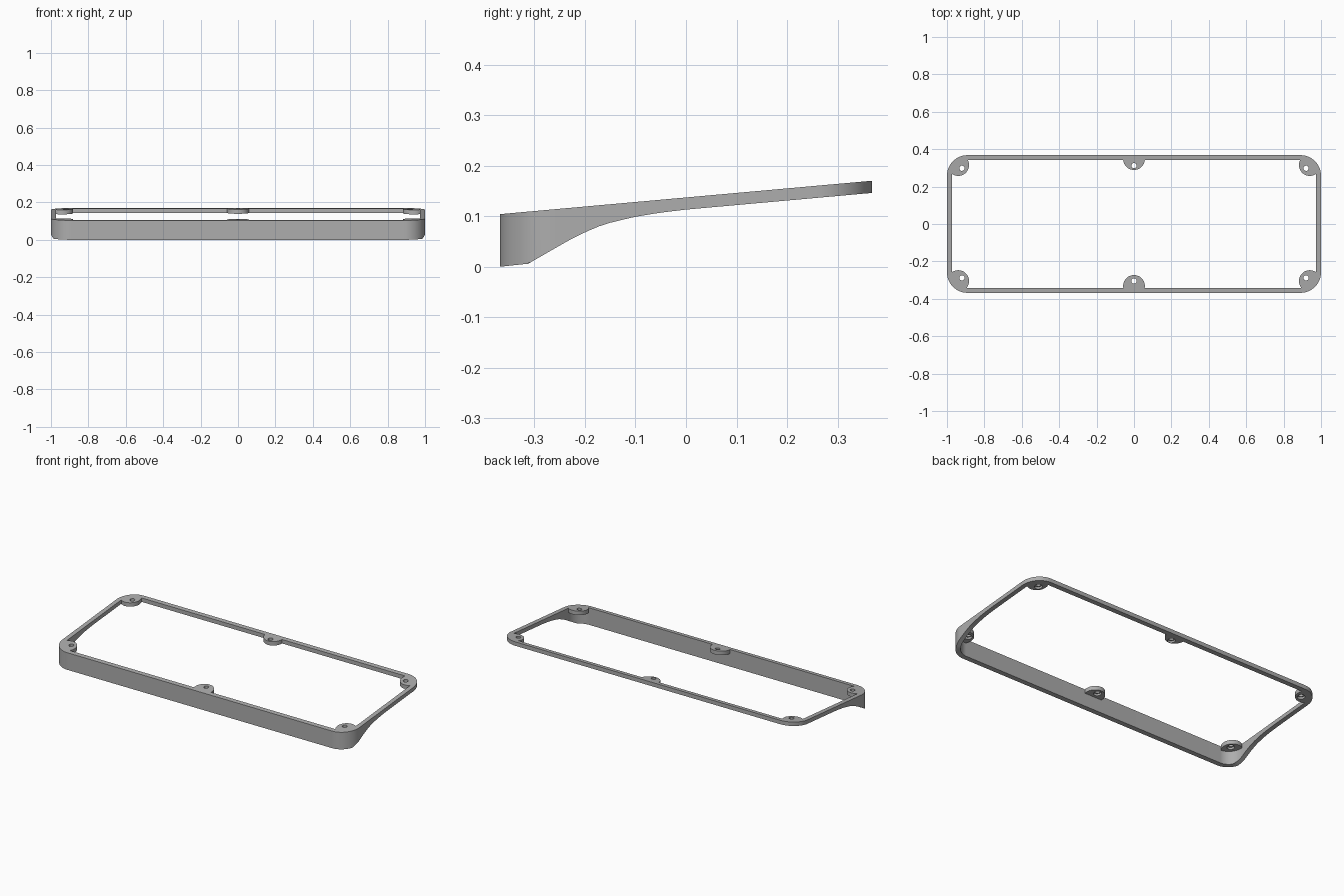
import bpy, bmesh
from math import sin, cos, pi, hypot, radians

if "Cube" in bpy.data.objects:
    bpy.data.objects.remove(bpy.data.objects["Cube"])

HALF_X, HALF_Y, RADIUS, WALL = 1.0, 0.368, 0.11, 0.027
CX, CY = HALF_X - RADIUS, HALF_Y - RADIUS      # corner arc centres
SLOPE = 0.0897
THICK = 0.024
# Side profile of the underside, front to back
UNDERSIDE = [(-0.368, 0.0), (-0.312, 0.006), (-0.26, 0.036), (-0.225, 0.056),
             (-0.2, 0.068), (-0.175, 0.079), (-0.15, 0.087), (-0.1, 0.099),
             (-0.05, 0.107), (0.0, 0.113), (0.368, 0.146)]

grey = bpy.data.materials.new("matte grey")
grey.use_nodes = True
grey.diffuse_color = (0.42, 0.42, 0.42, 1)
grey.node_tree.nodes["Principled BSDF"].inputs["Base Color"].default_value = (0.42, 0.42, 0.42, 1)


def top_z(y):
    return 0.137 + SLOPE * y


def under_z(y):
    for (y0, z0), (y1, z1) in zip(UNDERSIDE, UNDERSIDE[1:]):
        if y <= y1:
            return z0 + (z1 - z0) * (y - y0) / (y1 - y0)
    return UNDERSIDE[-1][1]


def loft(name, loops):
    """Join closed loops of points into a ring-shaped solid."""
    bm = bmesh.new()
    rings = [[bm.verts.new(p) for p in loop] for loop in loops]
    for a, b in zip(rings, rings[1:] + rings[:1]):
        for i in range(len(a)):
            j = (i + 1) % len(a)
            bm.faces.new((a[i], a[j], b[j], b[i]))
    bmesh.ops.recalc_face_normals(bm, faces=bm.faces)
    mesh = bpy.data.meshes.new(name)
    bm.to_mesh(mesh)
    bm.free()
    mesh.materials.append(grey)
    obj = bpy.data.objects.new(name, mesh)
    bpy.context.collection.objects.link(obj)
    bpy.ops.object.select_all(action='DESELECT')
    obj.select_set(True)
    bpy.context.view_layer.objects.active = obj
    bpy.ops.object.shade_smooth_by_angle(angle=radians(30))


def outline(r):
    """Rounded rectangle with extra points along the curved sides."""
    pts = []
    steps, side = 20, 24
    corners = [(CX, CY), (-CX, CY), (-CX, -CY), (CX, -CY)]
    for k, (x, y) in enumerate(corners):
        for i in range(steps + 1):
            a = (k + i / steps) * pi / 2
            pts.append((x + r * cos(a), y + r * sin(a)))
        if k % 2:      # left and right sides
            for i in range(1, side):
                pts.append((x + r * (1 if x > 0 else -1), y - 2 * y * i / side))
    return pts


def lift(pts, height):
    return [(x, y, height(y)) for x, y in pts]


# Sloping frame with a tall front wall
outer, inner = outline(RADIUS), outline(RADIUS - WALL)
loft("frame", [lift(outer, top_z), lift(inner, top_z),
               lift(inner, under_z), lift(outer, under_z)])


def keep_inside(x, y):
    """Pull a point back to just within the frame wall."""
    r = RADIUS - WALL + 0.002
    qx, qy = max(-CX, min(CX, x)), max(-CY, min(CY, y))
    d = hypot(x - qx, y - qy)
    s = min(1, r / d) if d else 1
    return qx + (x - qx) * s, qy + (y - qy) * s


def circle(x, y, r, n=48):
    return [(x + r * cos(2 * pi * i / n), y + r * sin(2 * pi * i / n)) for i in range(n)]


def boss(name, x, y, hole_x, hole_y):
    """Screw boss with a through hole and a recess underneath."""
    rim = [keep_inside(*p) for p in circle(x, y, 0.058)]
    hole = circle(hole_x, hole_y, 0.014)
    recess = circle(hole_x, hole_y, 0.021)
    middle = lambda v: top_z(v) - THICK / 2
    bottom = lambda v: top_z(v) - THICK
    loft(name, [lift(rim, top_z), lift(hole, top_z), lift(hole, middle),
                lift(recess, middle), lift(recess, bottom), lift(rim, bottom)])


# Six bosses: a row of three at the front and at the back
for row, mid_y, mid_hole, end_y, end_hole in (
        ("back", 0.347, 0.312, 0.315, 0.298),
        ("front", -0.331, -0.305, -0.305, -0.288)):
    boss(row + "_middle_boss", 0, mid_y, 0, mid_hole)
    for side, s in (("left", 1), ("right", -1)):
        boss(f"{row}_{side}_boss", s * 0.94, end_y, s * 0.92, end_hole)
